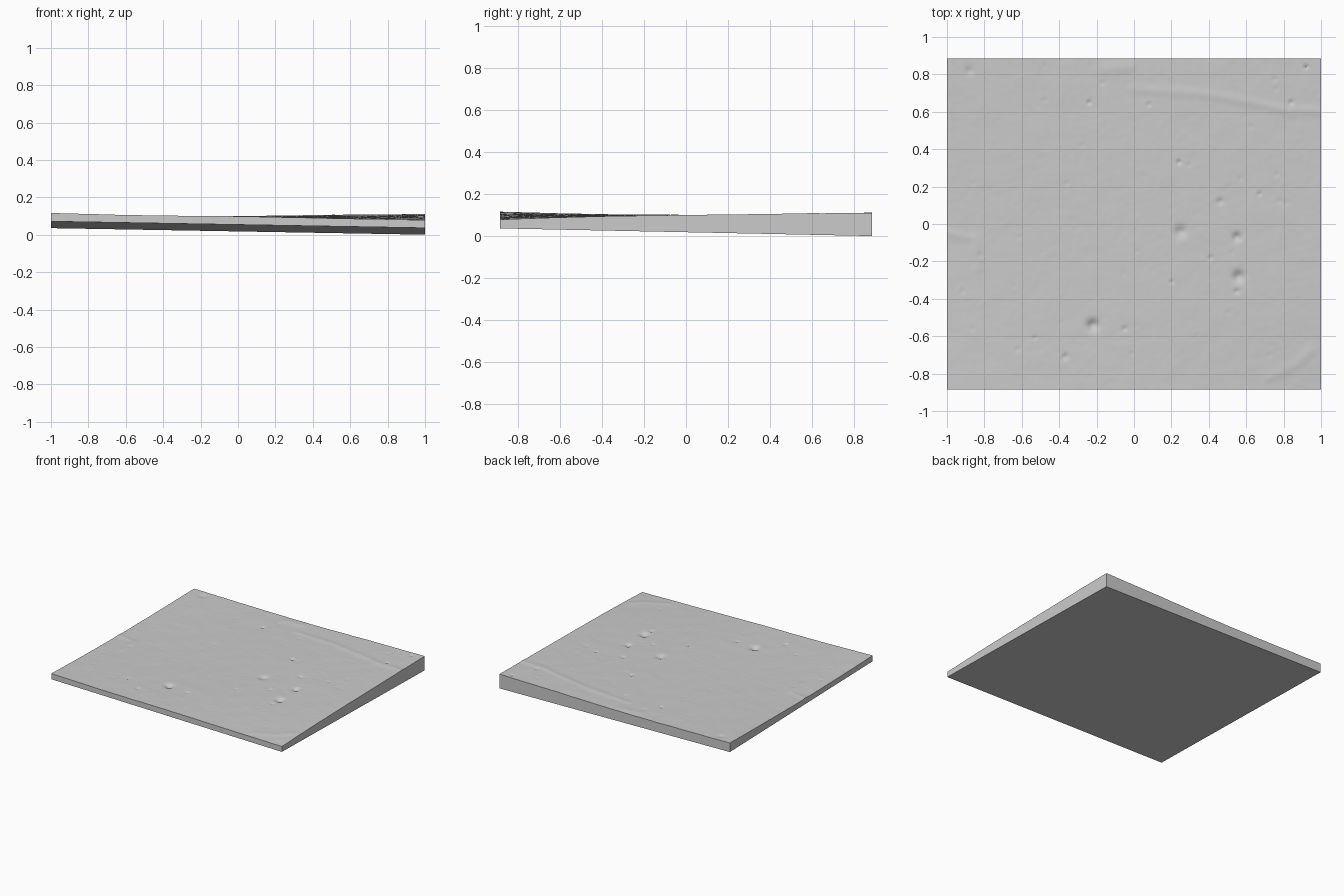
import bpy, bmesh, math, random
from mathutils import Vector, noise
from mathutils.geometry import intersect_point_line

cube = bpy.data.objects.get("Cube")
if cube:
    bpy.data.objects.remove(cube)

HALF_X, HALF_Y = 1.0, 0.885

stone = bpy.data.materials.new("light grey stone")
stone.use_nodes = True
stone.diffuse_color = (0.6, 0.6, 0.6, 1)
stone.node_tree.nodes["Principled BSDF"].inputs["Base Color"].default_value = (0.6, 0.6, 0.6, 1)

# Broad swell of the ground: rows run front to back, columns left to right in x
SWELL = [
    [.116, .104, .098, .088, .079],
    [.105, .099, .097, .094, .093],
    [.099, .097, .096, .097, .100],
    [.101, .098, .097, .101, .106],
    [.106, .100, .098, .106, .111],
]


def catmull(p, t):
    """Smooth curve through evenly spaced values, t from 0 to 1."""
    p = [2 * p[0] - p[1]] + p + [2 * p[-1] - p[-2]]
    s = min(max(t, 0), 1) * (len(p) - 3)
    i = min(int(s), len(p) - 4)
    u = s - i
    a, b, c, d = p[i:i + 4]
    return b + u / 2 * (c - a + u * (2 * a - 5 * b + 4 * c - d + u * (3 * (b - c) + d - a)))


def swell(x, y):
    u, v = (x / HALF_X + 1) / 2, (y / HALF_Y + 1) / 2
    return catmull([catmull(row, u) for row in SWELL], v)


def underside(x, y):
    return 0.036 - 0.0175 * x - 0.0205 * y


# Hollows: x, y, radius, depth
pits = [
    (-.22, -.54, .045, .020), (.25, -.04, .045, .013), (.55, -.07, .035, .015),
    (.56, -.28, .045, .017), (.55, -.36, .020, .008), (-.37, -.71, .025, .008),
    (-.88, .82, .03, .006), (.46, .12, .025, .008), (.24, .33, .016, .012),
    (-.24, .65, .016, .010), (.84, .65, .016, .010), (.92, .84, .016, .010),
    (.67, .16, .014, .009), (.20, -.31, .012, .008), (-.53, -.61, .012, .008),
    (-.05, -.56, .018, .008), (.41, -.18, .016, .007), (.08, .64, .016, .006),
]
rng = random.Random(4)
for _ in range(40):
    pits.append((rng.uniform(-.95, .95), rng.uniform(-.85, .85),
                 rng.uniform(.012, .02), rng.uniform(.001, .004)))

# Low worn ridges: path points, width, height
ridges = [
    ([(0, .72), (.35, .70), (.62, .65), (.8, .61), (1, .60)], .025, .003),
    ([(-1, -.05), (-.85, -.08), (-.83, -.24)], .025, .003),
    ([(.72, -.82), (.86, -.76), (.94, -.68)], .03, .003),
    ([(-.18, .82), (-.02, .84)], .03, .003),
]


def path_distance(x, y, path):
    p, best = Vector((x, y, 0)), 9
    for a, b in zip(path, path[1:]):
        a, b = Vector((*a, 0)), Vector((*b, 0))
        t = min(max(intersect_point_line(p, a, b)[1], 0), 1)
        best = min(best, (p - a.lerp(b, t)).length)
    return best


def surface(x, y):
    z = swell(x, y)
    z += 0.0012 * noise.noise((x * 9, y * 9, 0)) + 0.0006 * noise.noise((x * 30, y * 30, 4))
    for px, py, r, depth in pits:
        d = math.hypot(x - px, y - py) / r
        if d < 2:
            z -= depth * math.exp(-2.5 * d * d)
    for path, width, height in ridges:
        z += height * math.exp(-(path_distance(x, y, path) / width) ** 2)
    return z


# Uneven top
bm = bmesh.new()
bmesh.ops.create_grid(bm, x_segments=220, y_segments=195, size=1)
for v in bm.verts:
    v.co.y *= HALF_Y
    v.co.z = surface(v.co.x, v.co.y)

# Straight cut sides down to the tilted flat underside
rim = [e for e in bm.edges if e.is_boundary]
skirt = bmesh.ops.extrude_edge_only(bm, edges=rim)["geom"]
for v in skirt:
    if isinstance(v, bmesh.types.BMVert):
        v.co.z = underside(v.co.x, v.co.y)
bmesh.ops.holes_fill(bm, edges=[e for e in bm.edges if e.is_boundary], sides=0)
bmesh.ops.recalc_face_normals(bm, faces=bm.faces)

mesh = bpy.data.meshes.new("ground_slab")
bm.to_mesh(mesh)
bm.free()
mesh.materials.append(stone)
slab = bpy.data.objects.new("ground_slab", mesh)
bpy.context.collection.objects.link(slab)
bpy.context.view_layer.objects.active = slab
slab.select_set(True)
bpy.ops.object.shade_smooth_by_angle(angle=math.radians(40))
